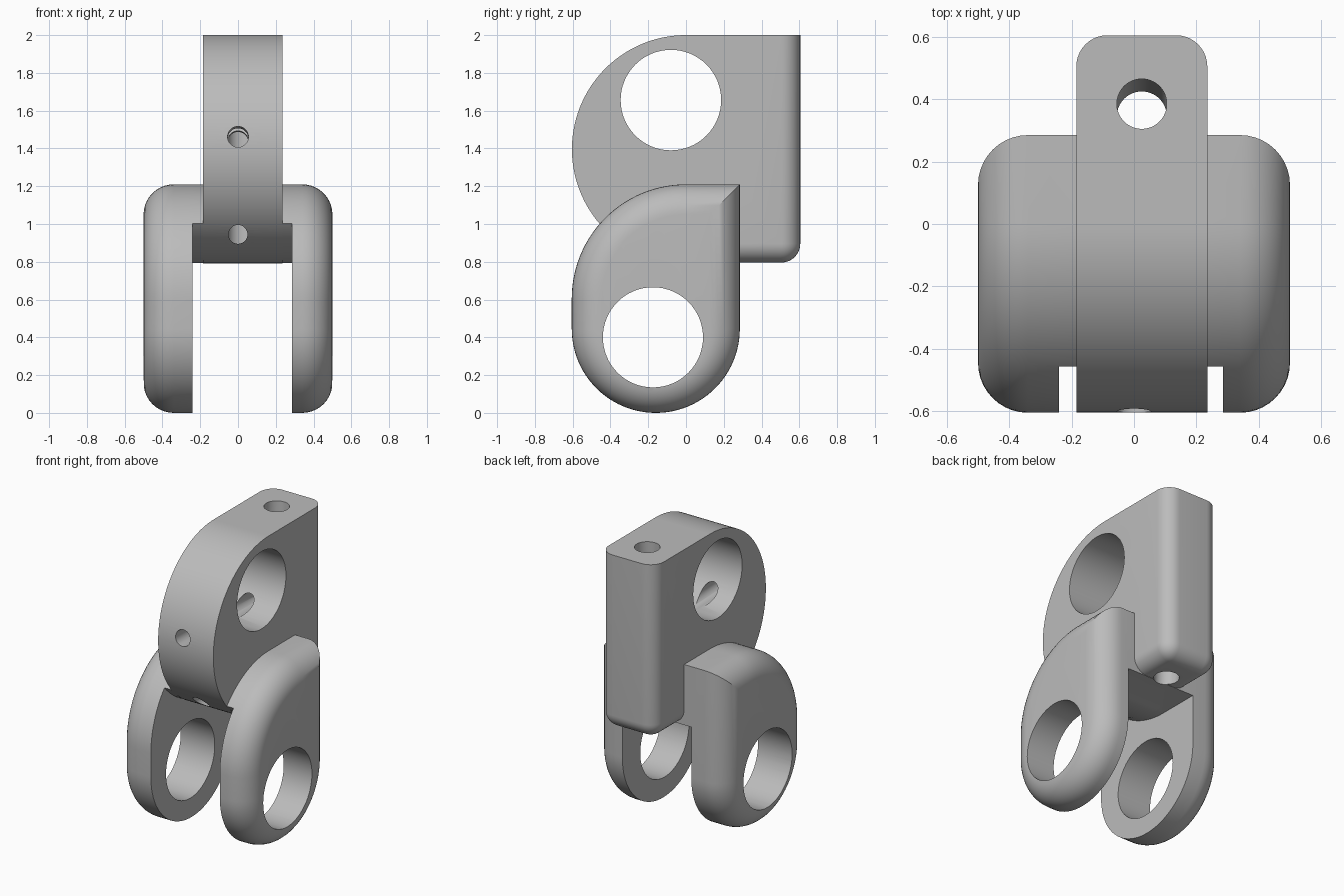
import bpy, bmesh
from math import pi, cos, sin, radians
from mathutils import Matrix, Vector

cube = bpy.data.objects.get("Cube")
if cube:
    bpy.data.objects.remove(cube, do_unlink=True)

steel = bpy.data.materials.new("satin_grey")
steel.use_nodes = True
grey = (0.5, 0.5, 0.5, 1)
steel.diffuse_color = grey
steel.node_tree.nodes["Principled BSDF"].inputs["Base Color"].default_value = grey


def arc(y, z, r, start, end, steps):
    """Points (y, z) along an arc, angles in degrees."""
    angles = [radians(start + (end - start) * i / steps) for i in range(steps + 1)]
    return [(y + r * cos(a), z + r * sin(a)) for a in angles]


def finish(name, bm):
    bmesh.ops.recalc_face_normals(bm, faces=bm.faces)
    mesh = bpy.data.meshes.new(name)
    bm.to_mesh(mesh)
    bm.free()
    mesh.materials.append(steel)
    obj = bpy.data.objects.new(name, mesh)
    bpy.context.collection.objects.link(obj)
    return obj


def prism(name, profile, x0, x1, fillet=0, rule=None):
    """Extrude a y-z profile along x, rounding the edges picked by the rule."""
    bm = bmesh.new()
    face = bm.faces.new([bm.verts.new((x0, y, z)) for y, z in profile])
    new = bmesh.ops.extrude_face_region(bm, geom=[face])["geom"]
    bmesh.ops.translate(bm, vec=(x1 - x0, 0, 0),
                        verts=[v for v in new if isinstance(v, bmesh.types.BMVert)])
    bmesh.ops.recalc_face_normals(bm, faces=bm.faces)
    if fillet:
        edges = [e for e in bm.edges if rule(*[v.co for v in e.verts])]
        bmesh.ops.bevel(bm, geom=edges, offset=fillet, offset_type='OFFSET', segments=10,
                        profile=0.5, affect='EDGES', clamp_overlap=False)
    return finish(name, bm)


def drill(name, start, end, radius):
    """Cylindrical cutter between two points."""
    a, b = Vector(start), Vector(end)
    bm = bmesh.new()
    turn = (b - a).to_track_quat('Z', 'Y').to_matrix().to_4x4()
    bmesh.ops.create_cone(bm, cap_ends=True, segments=64, radius1=radius, radius2=radius,
                          depth=(b - a).length, matrix=Matrix.Translation((a + b) / 2) @ turn)
    return finish(name, bm)


def combine(target, other, operation):
    mod = target.modifiers.new(operation.lower(), 'BOOLEAN')
    mod.operation, mod.solver, mod.object = operation, 'EXACT', other
    bpy.context.view_layer.objects.active = target
    bpy.ops.object.modifier_apply(modifier=mod.name)
    bpy.data.objects.remove(other, do_unlink=True)


# Fork body with a rounded rim on both outer faces
fork_profile = (arc(0, 0.605, 0.605, 90, 180, 28)
                + arc(-0.16, 0.445, 0.445, 180, 360, 48) + [(0.285, 1.21)])
link = prism("fork_link", fork_profile, -0.5, 0.5, 0.16,
             lambda a, b: abs(a.x - b.x) < 0.001)

# Slot between the fork legs, its roof following the upper lug
slot = prism("fork_slot", [(-0.8, -0.1), (0.4, -0.1), (0.4, 0.794)]
             + arc(0, 1.4, 0.606, 270, 180, 40) + [(-0.8, 1.4)], -0.24, 0.285)
combine(link, slot, 'DIFFERENCE')

# Upper lug: half-round nose and a square back with rounded corners
nose = prism("lug_nose", [(0.05, 2)] + arc(0, 1.396, 0.604, 90, 270, 80)
             + [(0.05, 0.792)], -0.185, 0.235)


def back_edges(a, b):
    low = a.z < 1 and b.z < 1
    rear = a.y > 0.5 and b.y > 0.5
    along_x = abs(a.x - b.x) > 0.1
    return (low and rear) or (rear and not along_x) or (low and not along_x)


lug = prism("lug_back", [(0.0, 2), (0.0, 0.796), (0.605, 0.796), (0.605, 2)],
            -0.185, 0.235, 0.1, back_edges)
# Trim the nose so it ends flush inside the back block
for v in nose.data.vertices:
    if v.co.y > 0.04:
        v.co.z = 2 if v.co.z > 1 else 0.797
combine(lug, nose, 'UNION')
combine(link, lug, 'UNION')

# Pin bores, the tilted long bore and the two small front bores
for start, end, radius in (
        ((-1, -0.175, 0.4), (1, -0.175, 0.4), 0.265),
        ((-1, -0.08, 1.656), (1, -0.08, 1.656), 0.266),
        ((0.025, 0.39, 2.15), (0.025, 0.34, 0.65), 0.08),
        ((0, -0.7, 1.465), (0, 0.36, 1.43), 0.055),
        ((0, -0.7, 0.945), (0, 0.35, 0.945), 0.05)):
    combine(link, drill("bore", start, end, radius), 'DIFFERENCE')

bpy.ops.object.select_all(action='DESELECT')
link.select_set(True)
bpy.context.view_layer.objects.active = link
bpy.ops.object.shade_smooth_by_angle(angle=radians(30))
